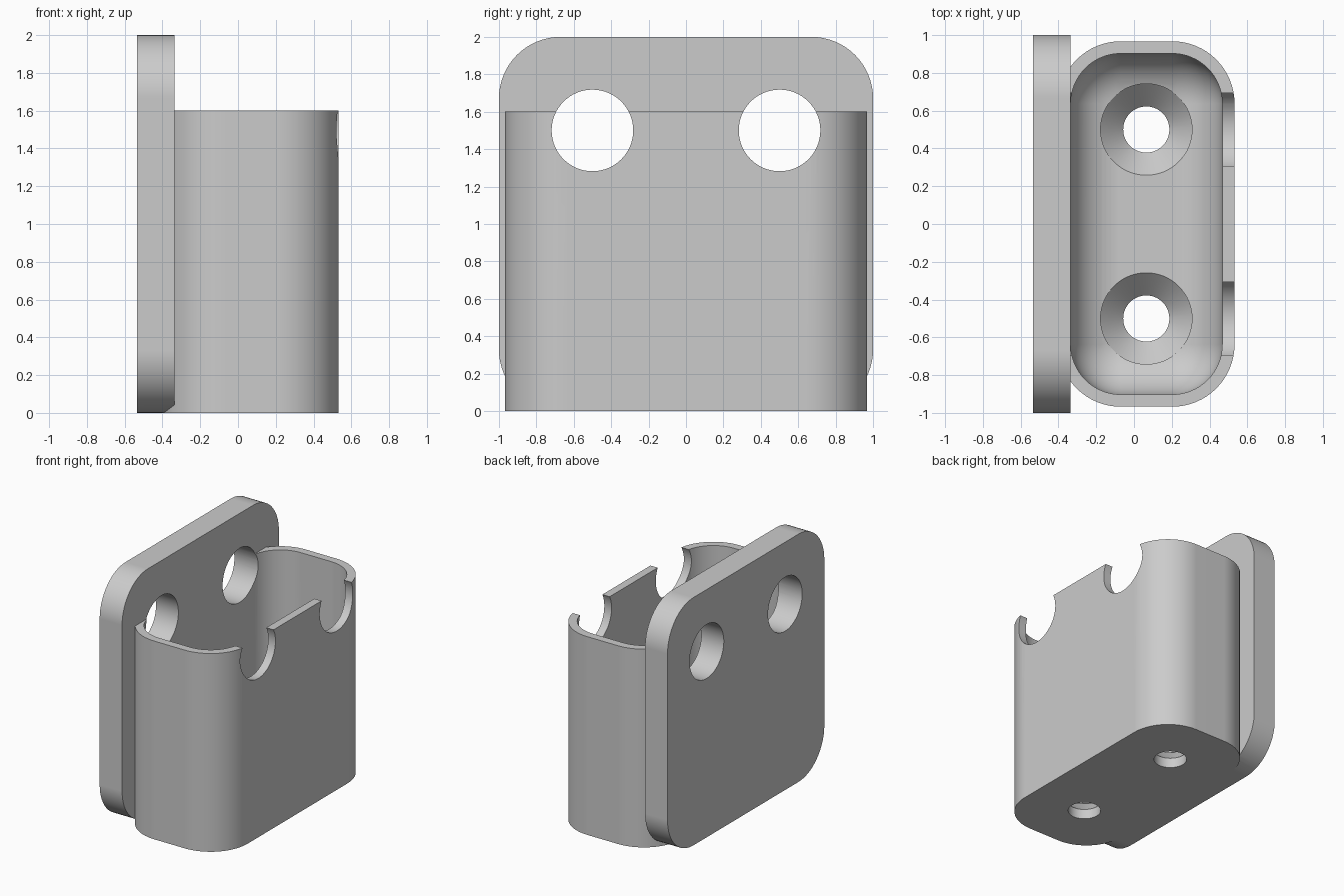
import bpy, bmesh, math
from mathutils import Matrix, Vector

if "Cube" in bpy.data.objects:
    bpy.data.objects.remove(bpy.data.objects["Cube"], do_unlink=True)

# Single plastic colour
grey = bpy.data.materials.new("light_grey")
grey.use_nodes = True
colour = (0.6, 0.6, 0.6, 1)
grey.diffuse_color = colour
grey.node_tree.nodes["Principled BSDF"].inputs["Base Color"].default_value = colour


def finish(bm, name, cutter=False):
    mesh = bpy.data.meshes.new(name)
    bm.to_mesh(mesh)
    bm.free()
    mesh.materials.append(grey)
    obj = bpy.data.objects.new(name, mesh)
    bpy.context.collection.objects.link(obj)
    obj.hide_render = cutter
    return obj


def rounded_box(name, low, high, radius, axis=None, cutter=False):
    """Box with rounded edges: only those along one axis, or all of them."""
    low, high = Vector(low), Vector(high)
    bm = bmesh.new()
    bmesh.ops.create_cube(bm, size=1)
    bmesh.ops.scale(bm, vec=high - low, verts=bm.verts)
    bmesh.ops.translate(bm, vec=(low + high) / 2, verts=bm.verts)
    edges = [e for e in bm.edges if axis is None
             or abs((e.verts[0].co - e.verts[1].co).normalized()[axis]) > 0.9]
    bmesh.ops.bevel(bm, geom=edges, offset=radius, segments=16,
                    profile=0.5, affect='EDGES')
    return finish(bm, name, cutter)


def spun_cutter(name, profile, matrix):
    """Round cutter from (radius, height) points along its own z axis."""
    n = 64
    bm = bmesh.new()
    rings = [[bm.verts.new((r * math.cos(math.tau * i / n),
                            r * math.sin(math.tau * i / n), h))
              for i in range(n)] for r, h in profile]
    for a, b in zip(rings, rings[1:]):
        for i in range(n):
            j = (i + 1) % n
            bm.faces.new((a[i], a[j], b[j], b[i]))
    bm.faces.new(rings[0][::-1])
    bm.faces.new(rings[-1])
    bm.transform(matrix)
    return finish(bm, name, True)


def combine(target, other, operation):
    mod = target.modifiers.new(operation.lower(), 'BOOLEAN')
    mod.operation = operation
    mod.solver = 'EXACT'
    mod.object = other
    bpy.context.view_layer.objects.active = target
    bpy.ops.object.modifier_apply(modifier=mod.name)
    bpy.data.objects.remove(other, do_unlink=True)


# Back plate joined to the deep cup
holder = rounded_box("wall_holder", (-0.535, -1, 0), (-0.335, 1, 2), 0.33, axis=0)
cup = rounded_box("cup", (-0.4, -0.967, 0), (0.532, 0.967, 1.6), 0.33, axis=2)
combine(holder, cup, 'UNION')

# Pocket with a rounded floor
pocket = rounded_box("pocket", (-0.335, -0.902, 0.2), (0.467, 0.902, 2.5),
                     0.265, cutter=True)
combine(holder, pocket, 'DIFFERENCE')

# Screw holes through plate and cup front, countersunk holes in the floor
for y in (-0.5, 0.5):
    across = Matrix.Translation((0, y, 1.5)) @ Matrix.Rotation(math.pi / 2, 4, 'Y')
    combine(holder, spun_cutter("screw_hole", [(0.218, -1), (0.218, 1)], across),
            'DIFFERENCE')
    sink = [(0.122, -0.1), (0.122, 0.08), (0.242, 0.2), (0.242, 0.4)]
    combine(holder, spun_cutter("floor_hole", sink,
                                Matrix.Translation((0.065, y, 0))), 'DIFFERENCE')

# Smooth curves, crisp edges
bpy.ops.object.select_all(action='DESELECT')
holder.select_set(True)
bpy.context.view_layer.objects.active = holder
bpy.ops.object.shade_smooth_by_angle(angle=math.radians(30))
weighted = holder.modifiers.new("even_shading", 'WEIGHTED_NORMAL')
weighted.keep_sharp = True
